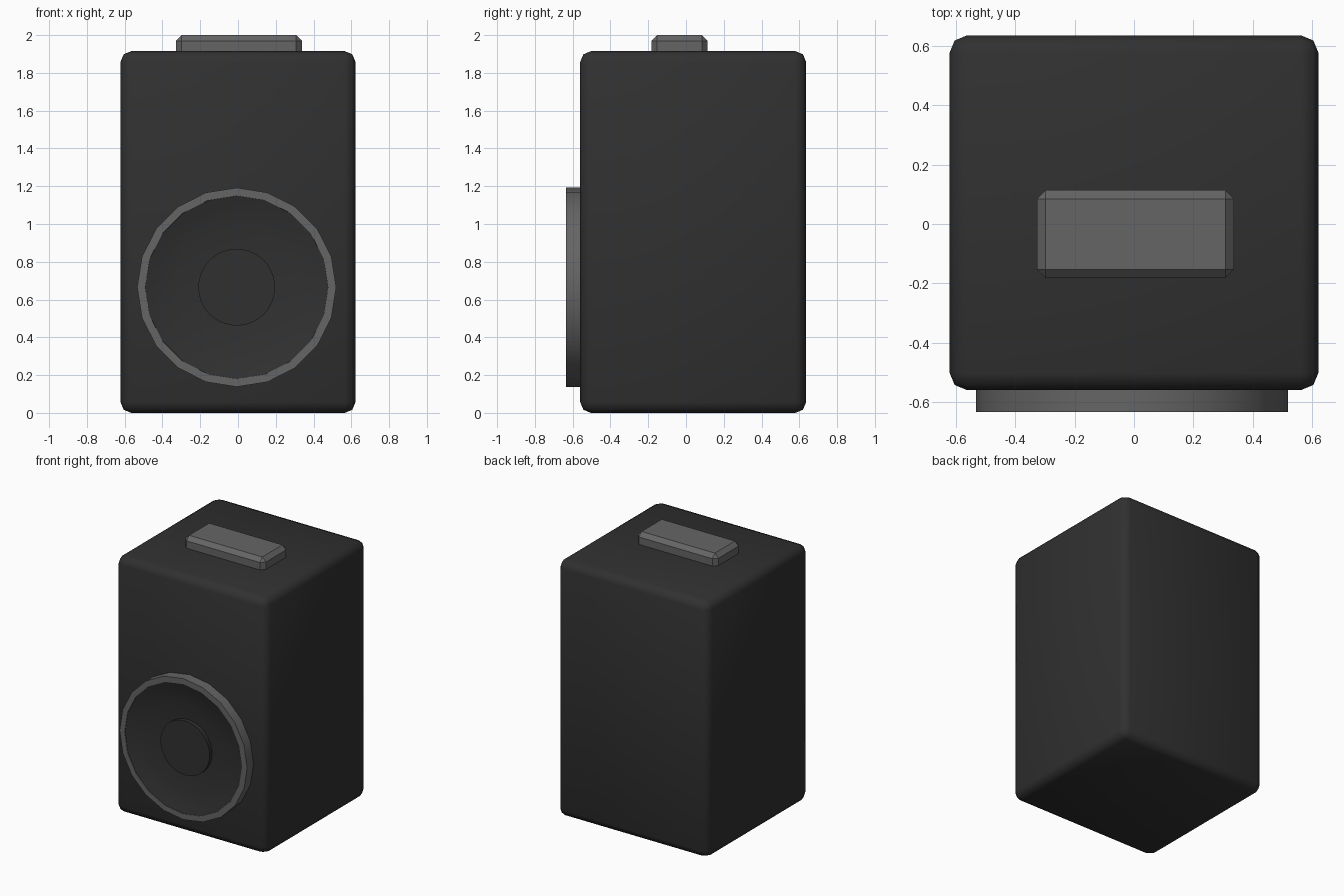
import bpy, bmesh, math

if "Cube" in bpy.data.objects:
    bpy.data.objects.remove(bpy.data.objects["Cube"])

CX, CZ = -0.007, 0.665  # centre of the driver on the front face


def material(name, v):
    m = bpy.data.materials.new(name)
    m.diffuse_color = (v, v, v, 1)
    m.use_nodes = True
    m.node_tree.nodes["Principled BSDF"].inputs["Base Color"].default_value = m.diffuse_color
    return m


dark = material("dark_shell", 0.03)
grey = material("grey_trim", 0.13)


def finish(bm, name, mat, smooth=True):
    bmesh.ops.recalc_face_normals(bm, faces=bm.faces)
    me = bpy.data.meshes.new(name)
    bm.to_mesh(me)
    bm.free()
    ob = bpy.data.objects.new(name, me)
    bpy.context.collection.objects.link(ob)
    me.materials.append(mat)
    if smooth:
        bpy.ops.object.select_all(action='DESELECT')
        ob.select_set(True)
        bpy.context.view_layer.objects.active = ob
        bpy.ops.object.shade_smooth_by_angle(angle=math.radians(50))
    return ob


def block(name, lo, hi, bevel, segments, mat, smooth):
    bm = bmesh.new()
    bmesh.ops.create_cube(bm, size=1)
    for v in bm.verts:
        v.co = [(a + b) / 2 + c * (b - a) for a, b, c in zip(lo, hi, v.co)]
    bmesh.ops.bevel(bm, geom=bm.edges[:], offset=bevel, segments=segments,
                    profile=0.5, affect='EDGES')
    return finish(bm, name, mat, smooth)


def lathe(name, profile, sides, mat, closed=False, cap=False):
    """Spin (radius, y) points around the driver axis."""
    bm = bmesh.new()
    rings = [[bm.verts.new((CX + r * math.cos(2 * math.pi * i / sides), y,
                            CZ + r * math.sin(2 * math.pi * i / sides)))
              for i in range(sides)] for r, y in profile]
    pairs = list(zip(rings, rings[1:]))
    if closed:
        pairs.append((rings[-1], rings[0]))
    for a, b in pairs:
        for i in range(sides):
            j = (i + 1) % sides
            bm.faces.new((a[i], a[j], b[j], b[i]))
    if cap:
        bm.faces.new(rings[0])
        bm.faces.new(rings[-1])
    return finish(bm, name, mat)


# Cabinet with softly rounded edges
block("cabinet", (-0.622, -0.56, 0), (0.622, 0.636, 1.915), 0.057, 2, dark, True)

# Chamfered button on top
block("top_button", (-0.328, -0.183, 1.86), (0.338, 0.115, 2.0), 0.03, 1, grey, False)

# Driver: rim, concave cone and central dust cap
lathe("driver_rim", [(0.527, -0.54), (0.527, -0.635), (0.485, -0.635), (0.475, -0.54)],
      20, grey, closed=True)
lathe("driver_cone", [(0.486, -0.632), (0.42, -0.612), (0.33, -0.594), (0.20, -0.585),
                      (0.20, -0.55), (0.48, -0.55)], 20, dark, closed=True)
lathe("dust_cap", [(0.203, -0.55), (0.203, -0.615)], 40, dark, cap=True)
